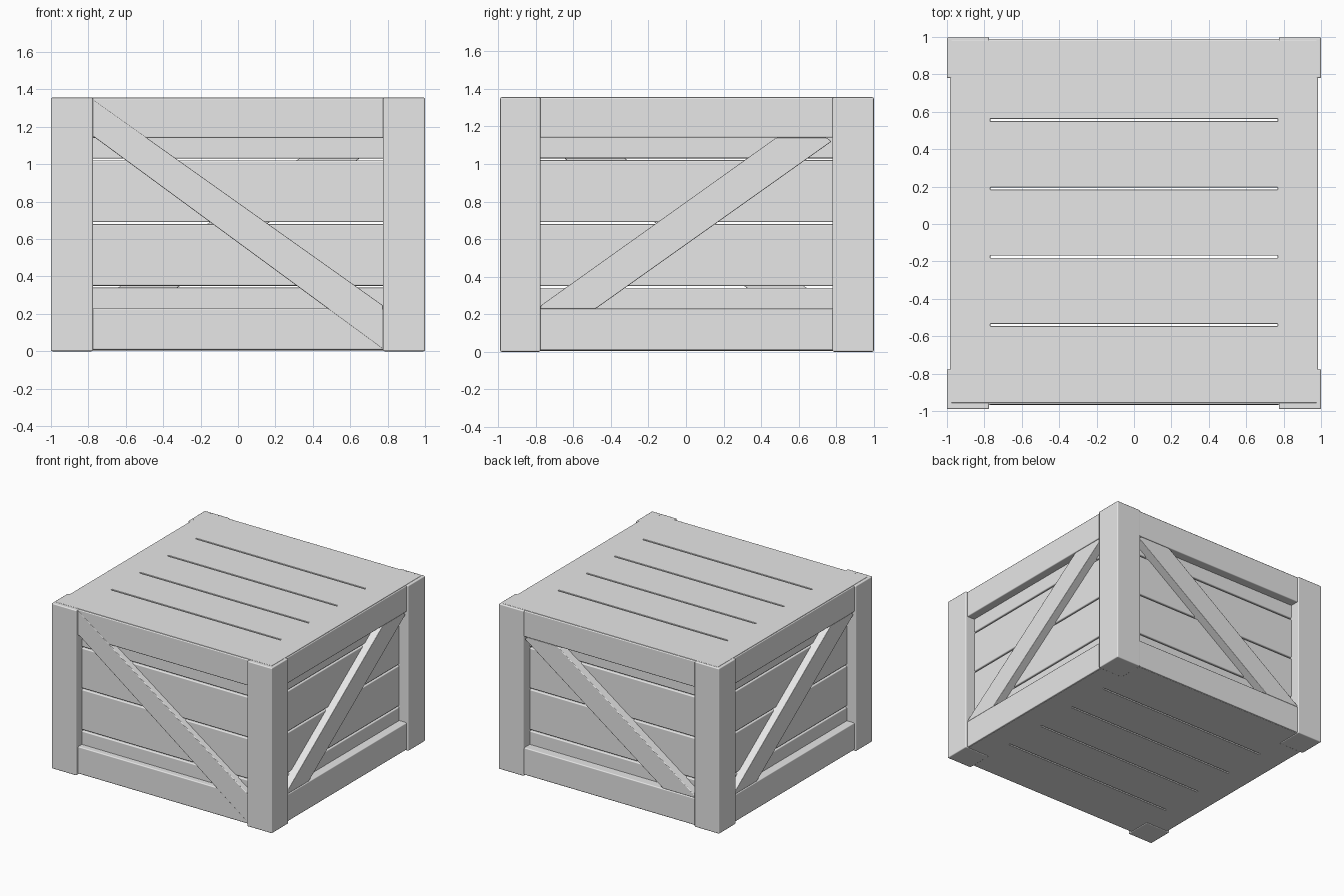
import bpy
import bmesh
from math import pi
from mathutils import Matrix

cube = bpy.data.objects.get("Cube")
if cube:
    bpy.data.objects.remove(cube, do_unlink=True)

# Single grey material
grey = bpy.data.materials.new("plain_grey")
grey.use_nodes = True
COLOUR = (0.8, 0.8, 0.8, 1)
grey.diffuse_color = COLOUR
grey.node_tree.nodes["Principled BSDF"].inputs["Base Color"].default_value = COLOUR

HEIGHT = 1.356
POST = 0.775          # inner edge of the corner posts
RAIL_LOW, RAIL_HIGH = 0.23, 1.14


def add_bevel(ob, width):
    mod = ob.modifiers.new("bevel", "BEVEL")
    mod.width = width
    mod.segments = 2
    mod.limit_method = "ANGLE"
    mod.harden_normals = True


def prism(name, outline, near, far, turn=0, bevel=0.008):
    """Extrude a (across, up) outline outwards, then turn it to one side."""
    bm = bmesh.new()
    face = bm.faces.new([bm.verts.new((u, -near, z)) for u, z in outline])
    ext = bmesh.ops.extrude_face_region(bm, geom=[face])
    moved = [v for v in ext["geom"] if isinstance(v, bmesh.types.BMVert)]
    bmesh.ops.translate(bm, verts=moved, vec=(0, near - far, 0))
    bmesh.ops.recalc_face_normals(bm, faces=bm.faces)
    bmesh.ops.transform(bm, matrix=Matrix.Rotation(turn * pi / 2, 4, "Z"), verts=bm.verts)
    for f in bm.faces:
        f.smooth = bevel > 0
    mesh = bpy.data.meshes.new(name)
    bm.to_mesh(mesh)
    bm.free()
    mesh.materials.append(grey)
    ob = bpy.data.objects.new(name, mesh)
    bpy.context.collection.objects.link(ob)
    if bevel:
        add_bevel(ob, bevel)
    return ob


def rect(u0, u1, z0, z1):
    return [(u0, z0), (u1, z0), (u1, z1), (u0, z1)]


# Corner posts
for side_x, x0, x1 in (("right", -1, -POST), ("left", POST, 1)):
    prism(f"front_{side_x}_post", rect(x0, x1, 0, HEIGHT), 0.775, 0.99)
    prism(f"back_{side_x}_post", rect(x0, x1, 0, HEIGHT), -1.0, -0.78)

# Four walls: rails, recessed slats and a diagonal brace
walls = (("front", 0.965), ("left", 0.985), ("back", 0.99), ("right", 0.985))
seams = (0.02, 0.345, 0.685, 1.025, 1.33)
for turn, (wall, depth) in enumerate(walls):
    end = POST + 0.03
    prism(f"{wall}_bottom_rail", rect(-end, end, 0.008, RAIL_LOW), 0.80, depth, turn)
    prism(f"{wall}_top_rail", rect(-end, end, RAIL_HIGH, HEIGHT - 0.002), 0.80, depth, turn)
    for i in range(4):
        prism(f"{wall}_slat_{i + 1}",
              rect(-end, end, seams[i] + 0.005, seams[i + 1] - 0.005), 0.86, 0.917, turn)
    if wall == "front":
        # Full-height brace laid over the rails
        brace = [(-POST, 1.345), (-POST, 1.15), (POST, 0.012), (POST, 0.245)]
        prism("front_brace", brace, 0.90, depth + 0.002, turn, 0.005)
    else:
        # Brace fitted between the rails
        flip = 1 if wall == "back" else -1
        brace = [(-0.48, RAIL_HIGH), (-0.75, RAIL_HIGH), (-POST, 1.12),
                 (0.48, RAIL_LOW), (POST, RAIL_LOW), (POST, 0.245)]
        prism(f"{wall}_brace", [(u * flip, z) for u, z in brace], 0.90, depth - 0.005, turn, 0.005)

# Slotted lid and floor
cutters = [prism(f"slot_cutter_{i + 1}", rect(-0.768, 0.768, -0.2, 1.6), y - 0.006, y + 0.006, bevel=0)
           for i, y in enumerate((-0.556, -0.19, 0.175, 0.54))]
for name, low, high in (("lid", HEIGHT - 0.06, HEIGHT + 0.002), ("floor", 0.005, 0.065)):
    panel = prism(name, rect(-0.977, 0.977, low, high), -0.982, 0.957, bevel=0)
    for f in panel.data.polygons:
        f.use_smooth = True
    for cutter in cutters:
        cut = panel.modifiers.new("slot", "BOOLEAN")
        cut.object = cutter
        cut.operation = "DIFFERENCE"
        cut.solver = "EXACT"
    add_bevel(panel, 0.003)
for cutter in cutters:
    cutter.hide_render = True
    cutter.hide_viewport = True
